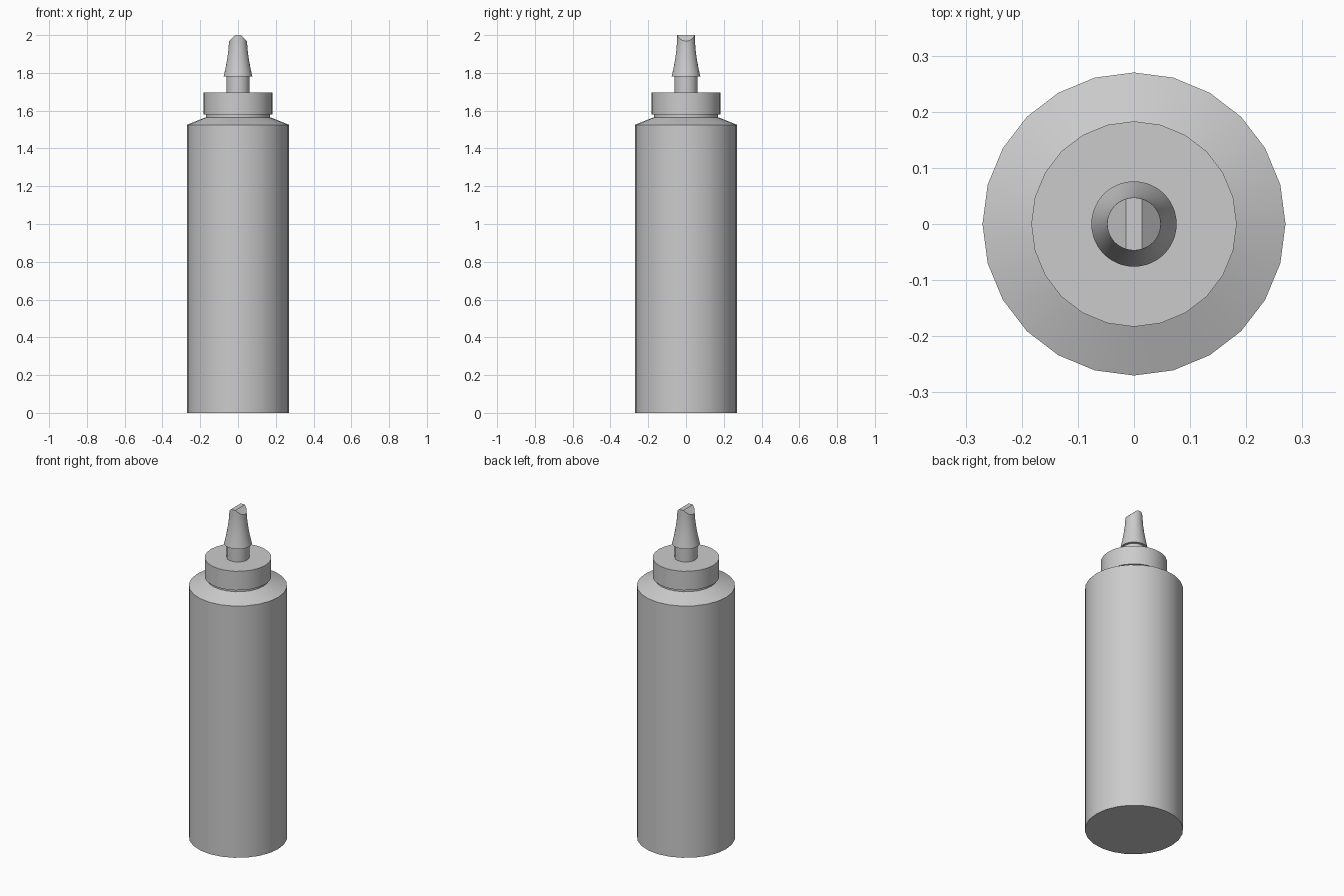
import bpy, bmesh
from math import cos, sin, pi, radians
from mathutils import Vector

cube = bpy.data.objects.get("Cube")
if cube:
    bpy.data.objects.remove(cube, do_unlink=True)

# Single flat grey
grey = bpy.data.materials.new("plain_grey")
grey.use_nodes = True
colour = (0.6, 0.6, 0.6, 1)
grey.diffuse_color = colour
grey.node_tree.nodes["Principled BSDF"].inputs["Base Color"].default_value = colour


def lathe(name, profile, sides, cuts=()):
    """Revolve (radius, height) points about z, cap both ends, then slice by planes."""
    bm = bmesh.new()
    rings = [[bm.verts.new((r * cos(2 * pi * i / sides), r * sin(2 * pi * i / sides), z))
              for i in range(sides)] for r, z in profile]
    for low, high in zip(rings, rings[1:]):
        for i in range(sides):
            j = (i + 1) % sides
            bm.faces.new((low[i], low[j], high[j], high[i]))
    bm.faces.new(rings[0][::-1])
    bm.faces.new(rings[-1])
    for point, normal in cuts:
        geom = bm.verts[:] + bm.edges[:] + bm.faces[:]
        bmesh.ops.bisect_plane(bm, geom=geom, plane_co=point, plane_no=normal, clear_outer=True)
        bmesh.ops.holes_fill(bm, edges=[e for e in bm.edges if e.is_boundary])
    bmesh.ops.recalc_face_normals(bm, faces=bm.faces)
    mesh = bpy.data.meshes.new(name)
    bm.to_mesh(mesh)
    bm.free()
    mesh.materials.append(grey)
    obj = bpy.data.objects.new(name, mesh)
    bpy.context.collection.objects.link(obj)
    bpy.ops.object.select_all(action="DESELECT")
    obj.select_set(True)
    bpy.context.view_layer.objects.active = obj
    bpy.ops.object.shade_smooth_by_angle(angle=radians(20))
    return obj


# Bottle with sloped shoulder and short neck
lathe("bottle_body", [(0.27, 0), (0.27, 1.525), (0.17, 1.565), (0.17, 1.59)], 24)

# Screw cap and the stem above it
lathe("screw_cap", [(0.183, 1.58), (0.183, 1.695)], 24)
lathe("nozzle_stem", [(0.062, 1.69), (0.062, 1.79)], 24)

# Flared nozzle, its tip trimmed by two slopes that leave a narrow ridge
slopes = [(Vector((s * 0.014, 0, 2)), Vector((s * 0.68, 0, 0.73))) for s in (-1, 1)]
lathe("nozzle_tip", [(0.076, 1.78), (0.066, 1.825), (0.057, 1.875),
                     (0.051, 1.92), (0.048, 1.96), (0.047, 2)], 48, slopes)
